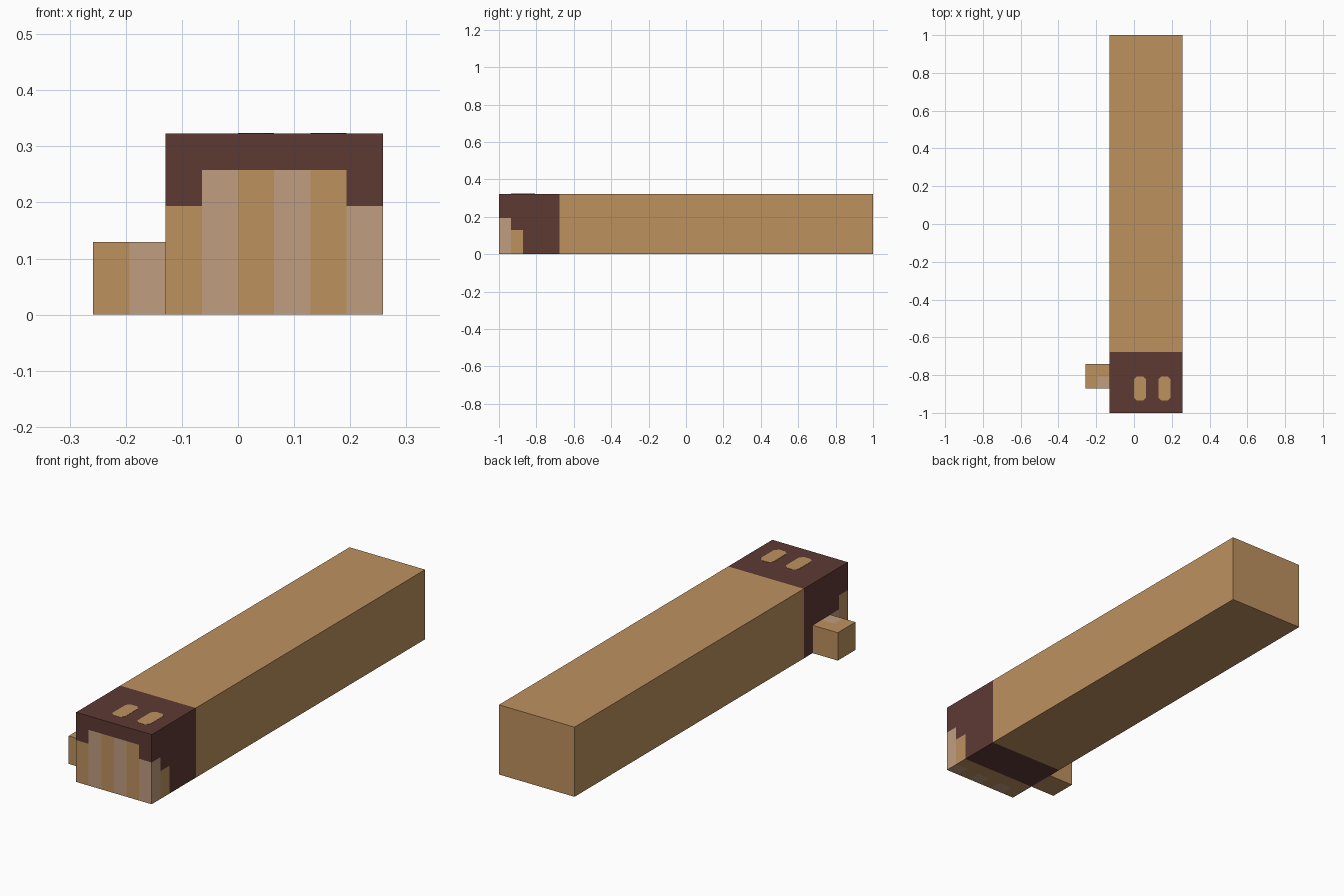
import bpy
import bmesh
from mathutils import Vector

if "Cube" in bpy.data.objects:
    bpy.data.objects.remove(bpy.data.objects["Cube"], do_unlink=True)

U = 2 / 31  # one modelling unit; the arm is 31 units long


def material(name, rgb):
    def linear(c):
        c /= 255
        return c / 12.92 if c <= 0.04045 else ((c + 0.055) / 1.055) ** 2.4
    col = (*[linear(c) for c in rgb], 1)
    m = bpy.data.materials.new(name)
    m.use_nodes = True
    m.diffuse_color = col
    bsdf = m.node_tree.nodes["Principled BSDF"]
    bsdf.inputs["Base Color"].default_value = col
    bsdf.inputs["Roughness"].default_value = 0.9
    return m


SKIN, PALE, GLOVE = 0, 1, 2
MATS = [material("tan skin", (190, 145, 95)),
        material("pale skin", (193, 158, 128)),
        material("dark brown glove", (94, 58, 52))]


def finish(name, bm):
    bmesh.ops.recalc_face_normals(bm, faces=bm.faces)
    me = bpy.data.meshes.new(name)
    bm.to_mesh(me)
    bm.free()
    for m in MATS:
        me.materials.append(m)
    ob = bpy.data.objects.new(name, me)
    bpy.context.collection.objects.link(ob)
    return ob


def box(name, lo, hi, rule=None):
    """Box in units; with a rule, faces are cut on the unit grid and coloured."""
    bm = bmesh.new()
    bmesh.ops.create_cube(bm, size=1)
    for v in bm.verts:
        v.co = Vector([lo[i] + (v.co[i] + 0.5) * (hi[i] - lo[i]) for i in range(3)])
    if rule:
        for axis in range(3):
            normal = Vector((0, 0, 0))
            normal[axis] = 1
            for cut in range(1, round(hi[axis] - lo[axis])):
                bmesh.ops.bisect_plane(
                    bm, geom=bm.verts[:] + bm.edges[:] + bm.faces[:],
                    plane_co=normal * (lo[axis] + cut), plane_no=normal)
        bm.normal_update()
        for f in bm.faces:
            f.material_index = rule(f.calc_center_median(), f.normal)
    bmesh.ops.scale(bm, vec=(U, U, U), verts=bm.verts)
    return finish(name, bm)


def hand_rule(c, n):
    column = int(c.x + 2)               # finger column across the front, 0 to 5
    stripe = PALE if column % 2 else SKIN
    depth = c.y + 15.5                  # distance behind the knuckle front
    if n.y < -0.5:                      # folded fingers
        return stripe if c.z < (3 if column in (0, 5) else 4) else GLOVE
    if abs(n.x) > 0.5:                  # stepped finger sides
        front, second = (PALE, SKIN) if n.x > 0 else (SKIN, PALE)
        if depth < 1 and c.z < 3:
            return front
        return second if 1 < depth < 2 and c.z < 2 else GLOVE
    if n.z < -0.5 and depth < 2:        # fingertips curling under
        return stripe if depth < 1 else SKIN
    return GLOVE


def thumb_rule(c, n):
    # thumbnail wraps from the top onto the front
    if c.x > -3 and (n.y < -0.5 or (n.z > 0.5 and c.y < -12.5)):
        return PALE
    return SKIN


box("forearm", (-2, -10.5, 0), (4, 15.5, 5))
box("gloved_fist", (-2, -15.5, 0), (4, -10.5, 5), hand_rule)
box("thumb", (-4, -13.5, 0), (-2, -11.5, 2), thumb_rule)

# Knuckle openings: thin plates with clipped corners
for name, x in (("right_knuckle", 0), ("left_knuckle", 2)):
    x0, x1, y0, y1, c = x, x + 1, -14.5, -12.5, 0.25
    outline = [(x0 + c, y0), (x1 - c, y0), (x1, y0 + c), (x1, y1 - c),
               (x1 - c, y1), (x0 + c, y1), (x0, y1 - c), (x0, y0 + c)]
    bm = bmesh.new()
    face = bm.faces.new([bm.verts.new((a * U, b * U, 5 * U - 0.001)) for a, b in outline])
    top = bmesh.ops.extrude_face_region(bm, geom=[face])["geom"]
    bmesh.ops.translate(bm, vec=(0, 0, 0.002),
                        verts=[g for g in top if isinstance(g, bmesh.types.BMVert)])
    finish(name, bm)
